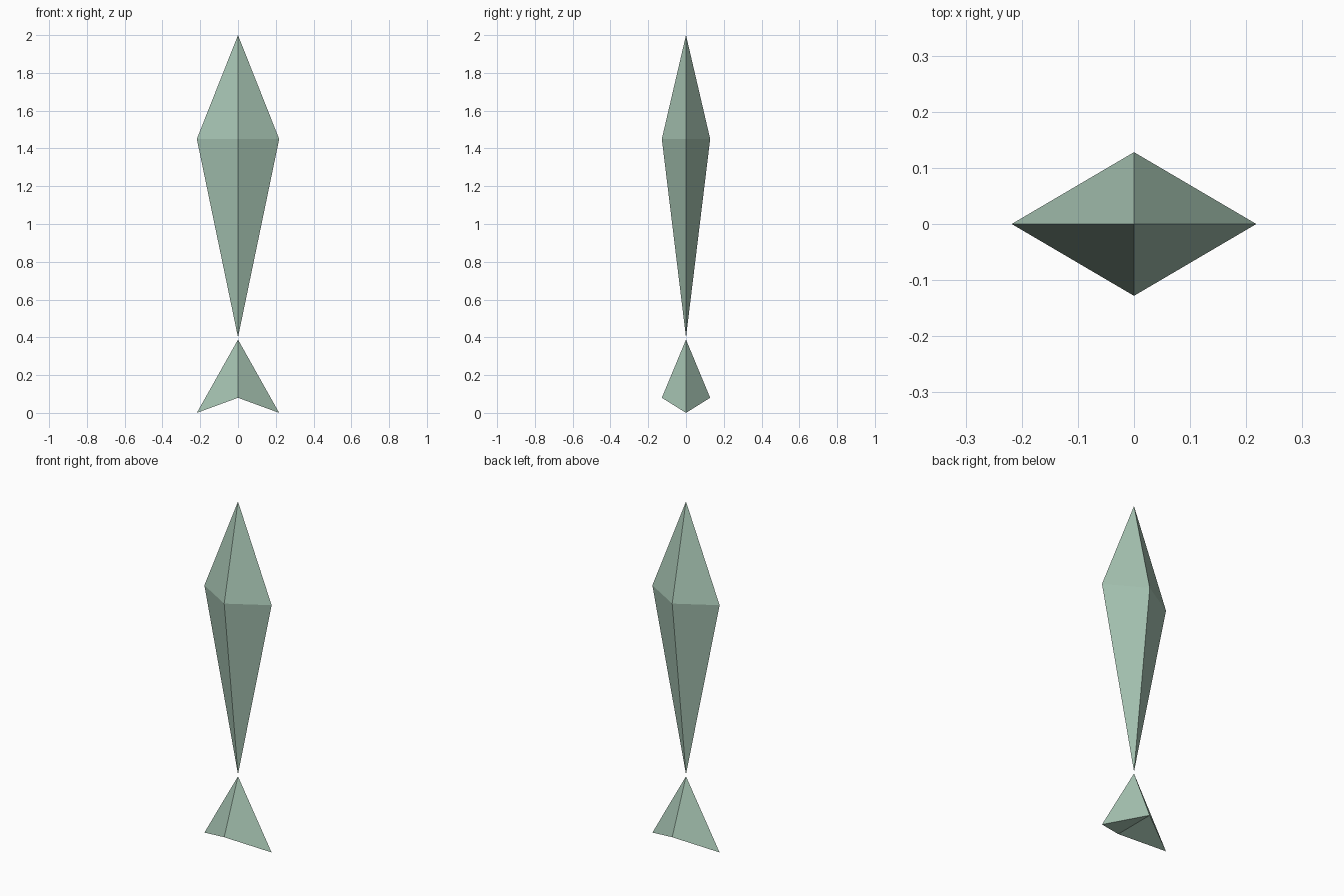
import bpy
import bmesh

HALF_WIDTH = 0.218
HALF_DEPTH = 0.128

old = bpy.data.objects.get("Cube")
if old:
    bpy.data.objects.remove(old, do_unlink=True)

sage = bpy.data.materials.new("pale_sage_green")
sage.use_nodes = True
colour = (0.39, 0.56, 0.455, 1.0)
sage.diffuse_color = colour
sage.node_tree.nodes["Principled BSDF"].inputs["Base Color"].default_value = colour


def diamond(name, top, side_z, ridge_z, bottom=None):
    """Four-sided point; closed by a lower tip or by a base folded along y."""
    bm = bmesh.new()
    ring = [bm.verts.new(co) for co in (
        (HALF_WIDTH, 0, side_z), (0, HALF_DEPTH, ridge_z),
        (-HALF_WIDTH, 0, side_z), (0, -HALF_DEPTH, ridge_z))]
    tip = bm.verts.new((0, 0, top))
    foot = bm.verts.new((0, 0, bottom)) if bottom is not None else None
    for i in range(4):
        a, b = ring[i], ring[(i + 1) % 4]
        bm.faces.new((a, b, tip))
        if foot:
            bm.faces.new((b, a, foot))
    if not foot:
        right, back, left, front = ring
        bm.faces.new((right, front, back))
        bm.faces.new((left, back, front))
    bmesh.ops.recalc_face_normals(bm, faces=bm.faces)
    mesh = bpy.data.meshes.new(name)
    bm.to_mesh(mesh)
    bm.free()
    mesh.materials.append(sage)
    obj = bpy.data.objects.new(name, mesh)
    bpy.context.scene.collection.objects.link(obj)
    return obj


# Long faceted body, then the separate notched tail below it
diamond("body", 2.0, 1.45, 1.45, bottom=0.4)
diamond("tail", 0.388, 0.0, 0.08)
